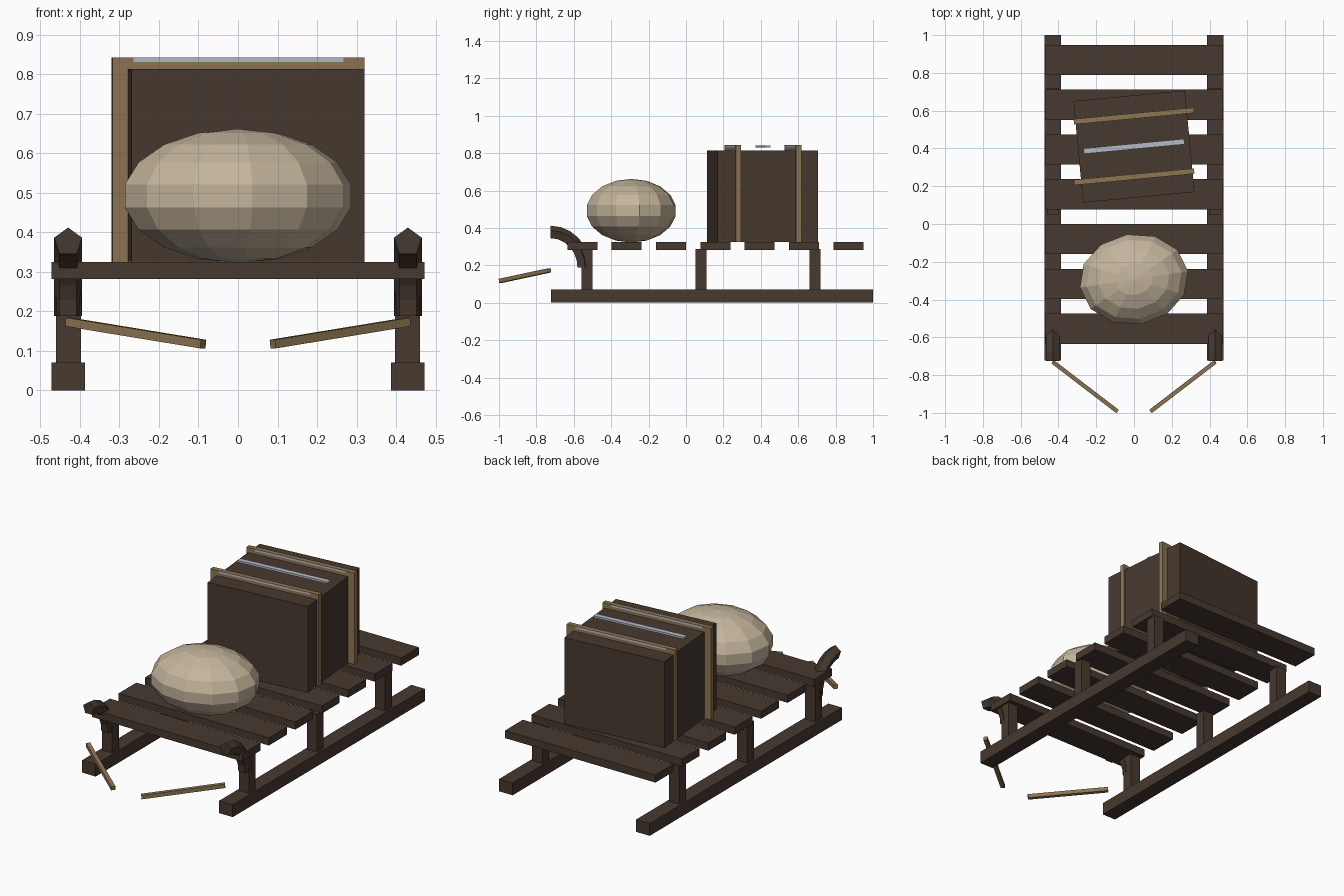
import bpy, bmesh, math
from mathutils import Vector, Matrix

if "Cube" in bpy.data.objects:
    bpy.data.objects.remove(bpy.data.objects["Cube"])


def material(name, rgb):
    m = bpy.data.materials.new(name)
    m.diffuse_color = (*rgb, 1)
    m.use_nodes = True
    m.node_tree.nodes["Principled BSDF"].inputs["Base Color"].default_value = m.diffuse_color
    return m


DARK = material("dark_wood", (0.062, 0.041, 0.029))
TAN = material("tan_wood", (0.27, 0.18, 0.085))
CLOTH = material("sackcloth", (0.55, 0.46, 0.33))
METAL = material("metal", (0.46, 0.50, 0.56))


def finish(name, bm, mat):
    bmesh.ops.recalc_face_normals(bm, faces=bm.faces)
    me = bpy.data.meshes.new(name)
    bm.to_mesh(me)
    bm.free()
    me.materials.append(mat)
    ob = bpy.data.objects.new(name, me)
    bpy.context.collection.objects.link(ob)
    return ob


def box(name, loc, size, mat, rot=None):
    bm = bmesh.new()
    bmesh.ops.create_cube(bm, size=1)
    m = Matrix.Translation(loc) @ (rot or Matrix.Identity(4)) @ Matrix.Diagonal((*size, 1))
    bmesh.ops.transform(bm, matrix=m, verts=bm.verts)
    return finish(name, bm, mat)


def horn(name, x, steps=6, r=0.037):
    # pentagon section, ridge outward, swept along a quarter arc
    bm = bmesh.new()
    rings = []
    for i in range(steps + 1):
        t = math.pi / 2 * i / steps
        centre = Vector((x, -0.724 + 0.174 * math.cos(t), 0.188 + 0.187 * math.sin(t)))
        out = Vector((0, math.cos(t), math.sin(t)))
        side = Vector((1, 0, 0))
        angles = [2 * math.pi * k / 5 for k in range(5)]
        rings.append([bm.verts.new(centre + r * (math.cos(a) * out + math.sin(a) * side))
                      for a in angles])
    for a, b in zip(rings, rings[1:]):
        for k in range(5):
            n = (k + 1) % 5
            bm.faces.new((a[k], a[n], b[n], b[k]))
    bm.faces.new(rings[0])
    bm.faces.new(rings[-1])
    return finish(name, bm, DARK)


# Runners, posts, curled horns and broken pulling shafts on both sides
for side, s in (("left", -1), ("right", 1)):
    box(f"{side}_runner", (s * 0.43, 0.139, 0.035), (0.085, 1.722, 0.07), DARK)
    for i, y in enumerate((-0.53, 0.08, 0.69)):
        box(f"{side}_post_{i + 1}", (s * 0.429, y, 0.178), (0.064, 0.06, 0.216), DARK)
    horn(f"{side}_horn", s * 0.43)
    a = Vector((s * 0.43, -0.73, 0.173))
    b = Vector((s * 0.088, -0.992, 0.117))
    d = b - a
    rot = d.to_track_quat('X', 'Z').to_matrix().to_4x4()
    box(f"{side}_shaft", (a + b) / 2, (d.length, 0.022, 0.022), TAN, rot)

# Deck slats
for i in range(7):
    box(f"slat_{i + 1}", (0, -0.554 + i * 0.237, 0.3035), (0.944, 0.16, 0.043), DARK)

# Crate with tan bands and metal strips, slightly turned
turn = Matrix.Rotation(0.095, 4, 'Z')
box("crate", (0, 0.41, 0.57), (0.592, 0.54, 0.488), DARK, turn)
for name, y in (("front", 0.25), ("back", 0.572)):
    box(f"{name}_band", (0, y, 0.584), (0.64, 0.028, 0.518), TAN, turn)
for name, y in (("front", 0.25), ("middle", 0.411), ("back", 0.572)):
    box(f"{name}_strip", (0, y, 0.8365), (0.535, 0.029, 0.011), METAL, turn)

# Faceted sack
bm = bmesh.new()
bmesh.ops.create_uvsphere(bm, u_segments=12, v_segments=9, radius=1)
m = (Matrix.Translation((0, -0.293, 0.492)) @ Matrix.Rotation(0.15, 4, 'Z')
     @ Matrix.Diagonal((0.294, 0.244, 0.17, 1)))
bmesh.ops.transform(bm, matrix=m, verts=bm.verts)
finish("sack", bm, CLOTH)
